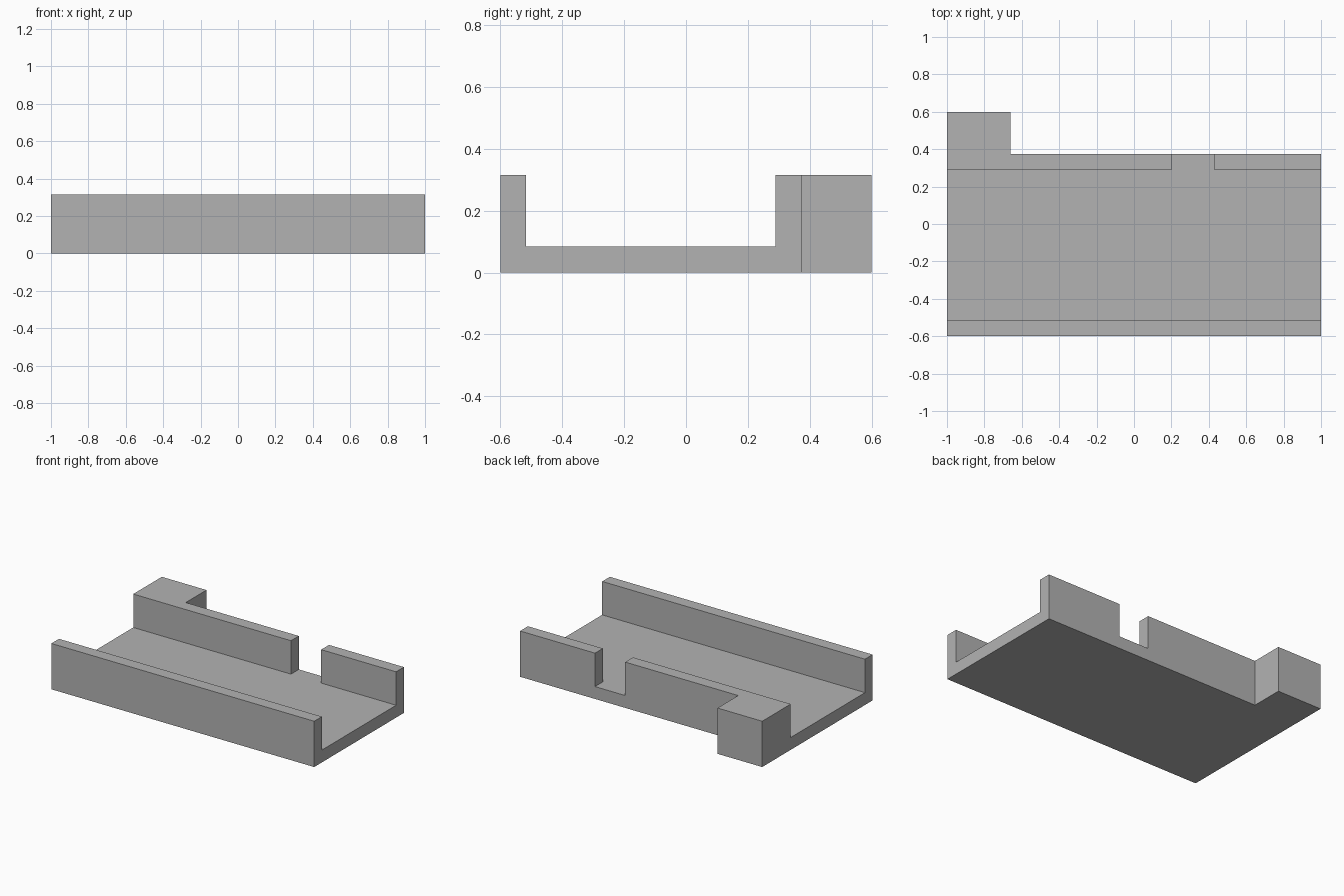
import bpy
import bmesh

cube = bpy.data.objects.get("Cube")
if cube:
    bpy.data.objects.remove(cube, do_unlink=True)

HEIGHT, FLOOR = 0.315, 0.085
FRONT, FRONT_IN = -0.6, -0.517
REAR_IN, REAR, BLOCK_REAR = 0.29, 0.375, 0.6
BLOCK_X = -0.66
GAP = (0.2, 0.43)


def prism(name, outline, z0, z1):
    """Upright prism over a counter-clockwise plan outline."""
    bm = bmesh.new()
    face = bm.faces.new([bm.verts.new((x, y, z0)) for x, y in outline])
    top = bmesh.ops.extrude_face_region(bm, geom=[face], use_keep_orig=True)
    moved = [v for v in top["geom"] if isinstance(v, bmesh.types.BMVert)]
    bmesh.ops.translate(bm, verts=moved, vec=(0, 0, z1 - z0))
    bmesh.ops.recalc_face_normals(bm, faces=bm.faces)
    mesh = bpy.data.meshes.new(name)
    bm.to_mesh(mesh)
    bm.free()
    obj = bpy.data.objects.new(name, mesh)
    bpy.context.collection.objects.link(obj)
    return obj


# Solid body with the corner block standing out at the back
tray = prism("channel_tray", [
    (-1, FRONT), (1, FRONT), (1, REAR), (BLOCK_X, REAR),
    (BLOCK_X, BLOCK_REAR), (-1, BLOCK_REAR)], 0, HEIGHT)

# Long channel and the gap in the rear wall, removed as one shape
cutter = prism("channel_cutter", [
    (-2, FRONT_IN), (2, FRONT_IN), (2, REAR_IN), (GAP[1], REAR_IN),
    (GAP[1], 1), (GAP[0], 1), (GAP[0], REAR_IN), (-2, REAR_IN)], FLOOR, 1)
cutter.hide_render = True

cut = tray.modifiers.new("channel", 'BOOLEAN')
cut.operation = 'DIFFERENCE'
cut.solver = 'EXACT'
cut.object = cutter
bpy.context.view_layer.objects.active = tray
bpy.ops.object.modifier_apply(modifier=cut.name)
bpy.data.objects.remove(cutter, do_unlink=True)

# Plain grey finish
grey = bpy.data.materials.new("grey")
grey.use_nodes = True
colour = (0.45, 0.45, 0.45, 1)
grey.diffuse_color = colour
grey.node_tree.nodes["Principled BSDF"].inputs["Base Color"].default_value = colour
tray.data.materials.clear()
tray.data.materials.append(grey)
